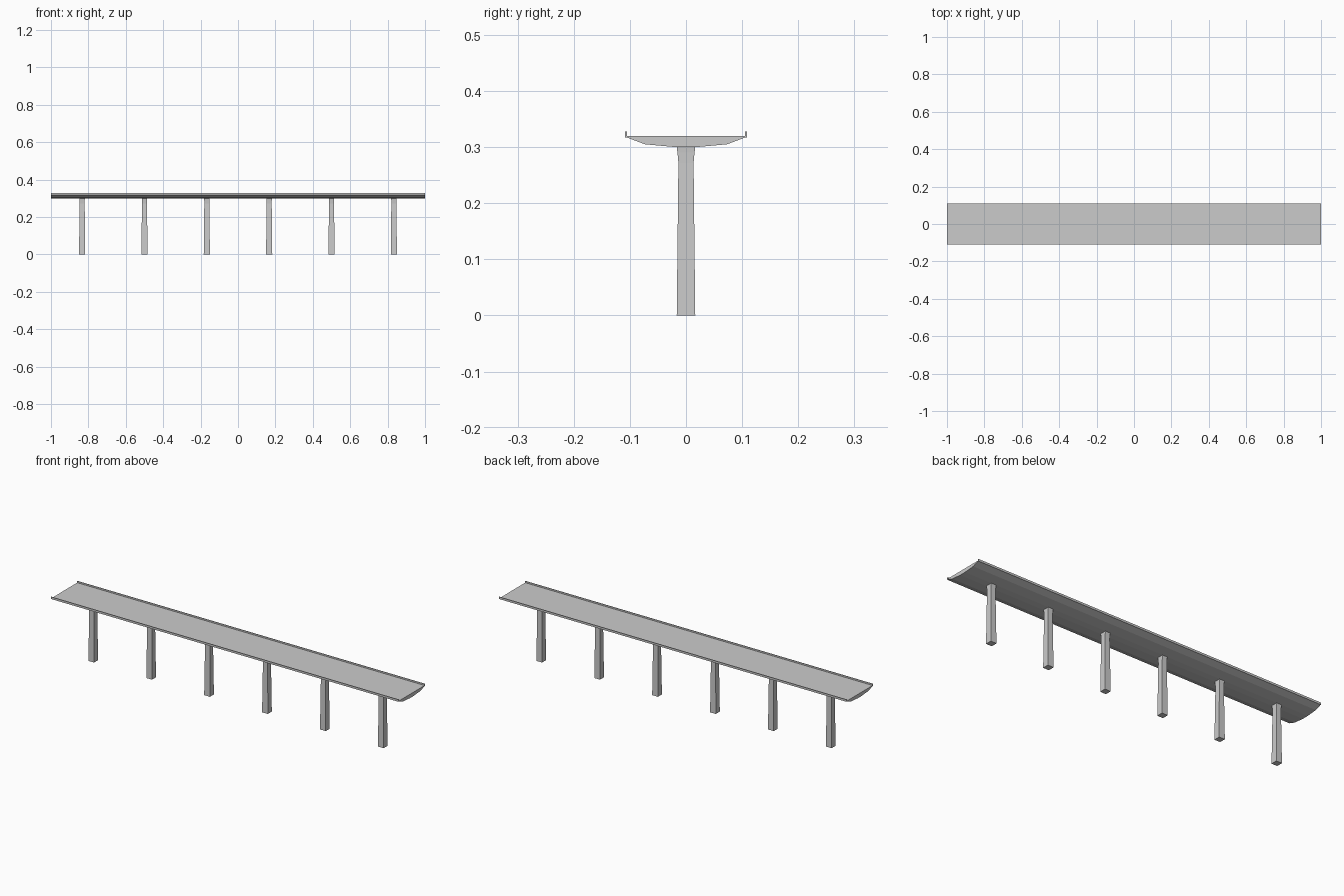
import bpy, bmesh

if "Cube" in bpy.data.objects:
    bpy.data.objects.remove(bpy.data.objects["Cube"])


def make_object(name, rings):
    """Skin a list of equal-sized point rings into a capped solid."""
    bm = bmesh.new()
    loops = [[bm.verts.new(p) for p in ring] for ring in rings]
    n = len(loops[0])
    for a, b in zip(loops, loops[1:]):
        for i in range(n):
            j = (i + 1) % n
            bm.faces.new((a[i], a[j], b[j], b[i]))
    bm.faces.new(loops[0])
    bm.faces.new(loops[-1])
    bmesh.ops.recalc_face_normals(bm, faces=bm.faces)
    mesh = bpy.data.meshes.new(name)
    bm.to_mesh(mesh)
    bm.free()
    obj = bpy.data.objects.new(name, mesh)
    bpy.context.collection.objects.link(obj)
    return obj


# Deck with edge parapets: mirrored cross-section swept along x
half = [(0.017, 0.300), (0.073, 0.305), (0.105, 0.317), (0.109, 0.317),
        (0.109, 0.328), (0.1055, 0.328), (0.1055, 0.320)]
section = half + [(-y, z) for y, z in reversed(half)]
make_object("bridge_deck", [[(x, y, z) for y, z in section] for x in (-1, 1)])

# Piers: square tapered columns with a flared head
levels = [(0.0, 0.0165, 0.0165), (0.272, 0.0135, 0.0135), (0.290, 0.0138, 0.0152),
          (0.3005, 0.0145, 0.0165)]
for k in range(6):
    cx = (k - 2.5) / 3
    rings = [[(cx + sx * hx, sy * hy, z)
              for sx, sy in ((-1, -1), (1, -1), (1, 1), (-1, 1))]
             for z, hx, hy in levels]
    make_object(f"pier_{k + 1}", rings)
